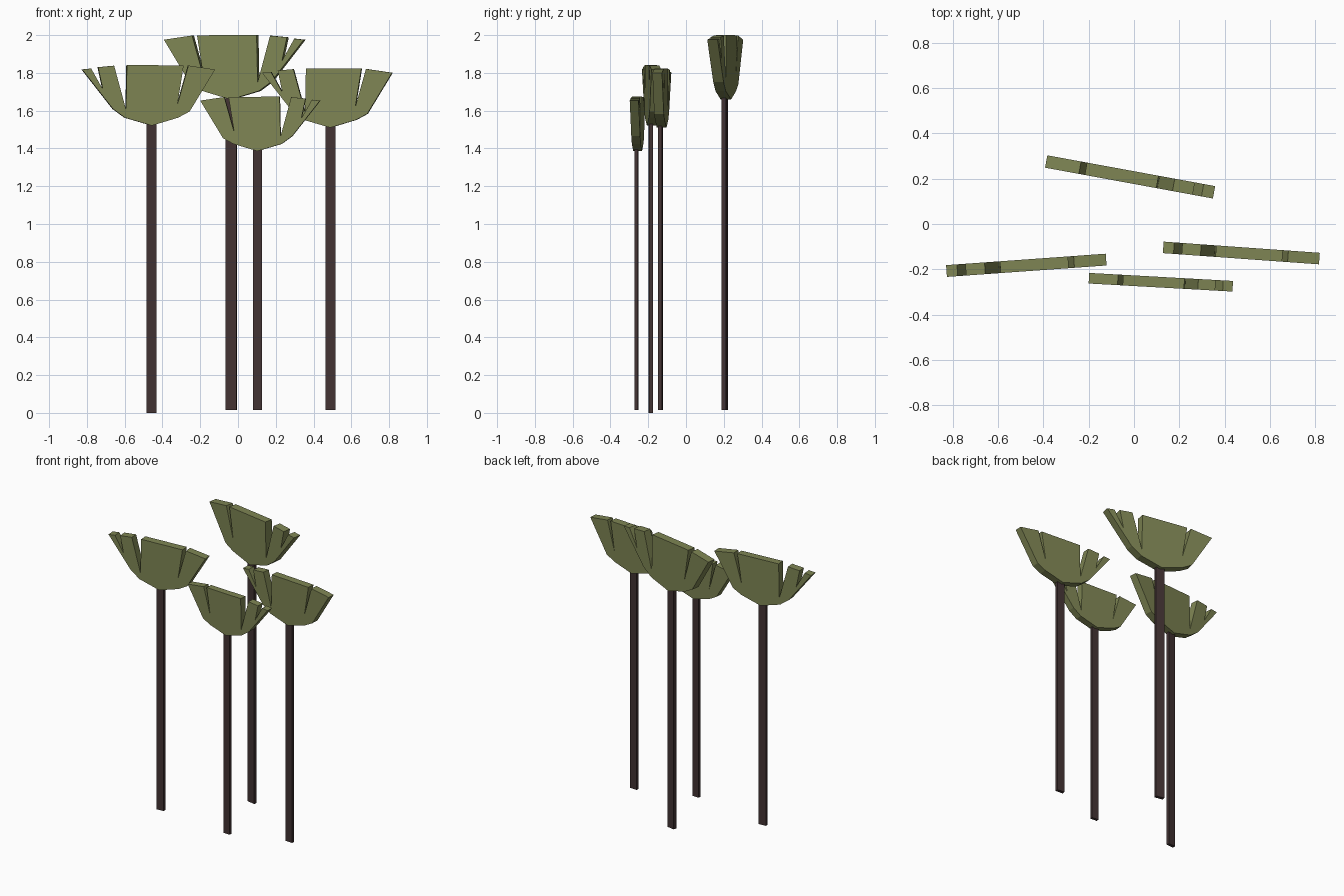
import bpy, bmesh, math
from mathutils import Matrix, Vector

if "Cube" in bpy.data.objects:
    bpy.data.objects.remove(bpy.data.objects["Cube"])


def material(name, rgb):
    m = bpy.data.materials.new(name)
    m.diffuse_color = (*rgb, 1)
    m.use_nodes = True
    m.node_tree.nodes["Principled BSDF"].inputs["Base Color"].default_value = m.diffuse_color
    return m


GREEN = material("olive green", (0.21, 0.235, 0.088))
BROWN = material("dark brown", (0.055, 0.033, 0.033))

# Notched fan outline (x, z), relative to the stem's meeting point at the base
FAN = [(0, 0), (.14, .042), (.201, .075), (.336, .297), (.194, .318),
       (.136, .112), (.169, .319), (-.132, .320), (-.137, .085),
       (-.200, .317), (-.285, .309), (-.260, .192), (-.322, .302),
       (-.370, .297), (-.206, .088), (-.143, .042)]


def slab(name, outline, depth, place, mat):
    """Extrude an x-z outline to a slab centred on y, then place it."""
    bm = bmesh.new()
    face = bm.faces.new([bm.verts.new((x, -depth / 2, z)) for x, z in outline])
    ext = bmesh.ops.extrude_face_region(bm, geom=[face])
    bmesh.ops.translate(bm, vec=Vector((0, depth, 0)),
                        verts=[v for v in ext["geom"] if isinstance(v, bmesh.types.BMVert)])
    bmesh.ops.recalc_face_normals(bm, faces=bm.faces)
    mesh = bpy.data.meshes.new(name)
    bm.to_mesh(mesh)
    bm.free()
    mesh.materials.append(mat)
    ob = bpy.data.objects.new(name, mesh)
    bpy.context.collection.objects.link(ob)
    ob.matrix_world = place
    return ob


def plant(label, x, y, base, foot, size, angle, flip):
    turn = Matrix.Rotation(math.radians(angle), 4, 'Z')
    # Fan-shaped head
    fan = [(px * size * flip, pz * size) for px, pz in FAN]
    slab(label + "_head", fan, 0.052 * size,
         Matrix.Translation((x, y, base)) @ turn, GREEN)
    # Flat strip stem, tucked slightly into the head
    w, h = 0.027 * size, base - foot + 0.03
    slab(label + "_stem", [(-w, 0), (w, 0), (w, h), (-w, h)], 0.021 * size,
         Matrix.Translation((x, y - 0.006, foot)) @ turn, BROWN)


plant("left", -0.458, -0.181, 1.521, 0.0, 1.0, 4.1, 1)
plant("back", -0.035, 0.211, 1.659, 0.015, 1.066, -10.4, -1)
plant("front", 0.103, -0.256, 1.386, 0.015, 0.9, -3.2, -1)
plant("right", 0.490, -0.129, 1.510, 0.015, 0.978, -4.1, 1)
